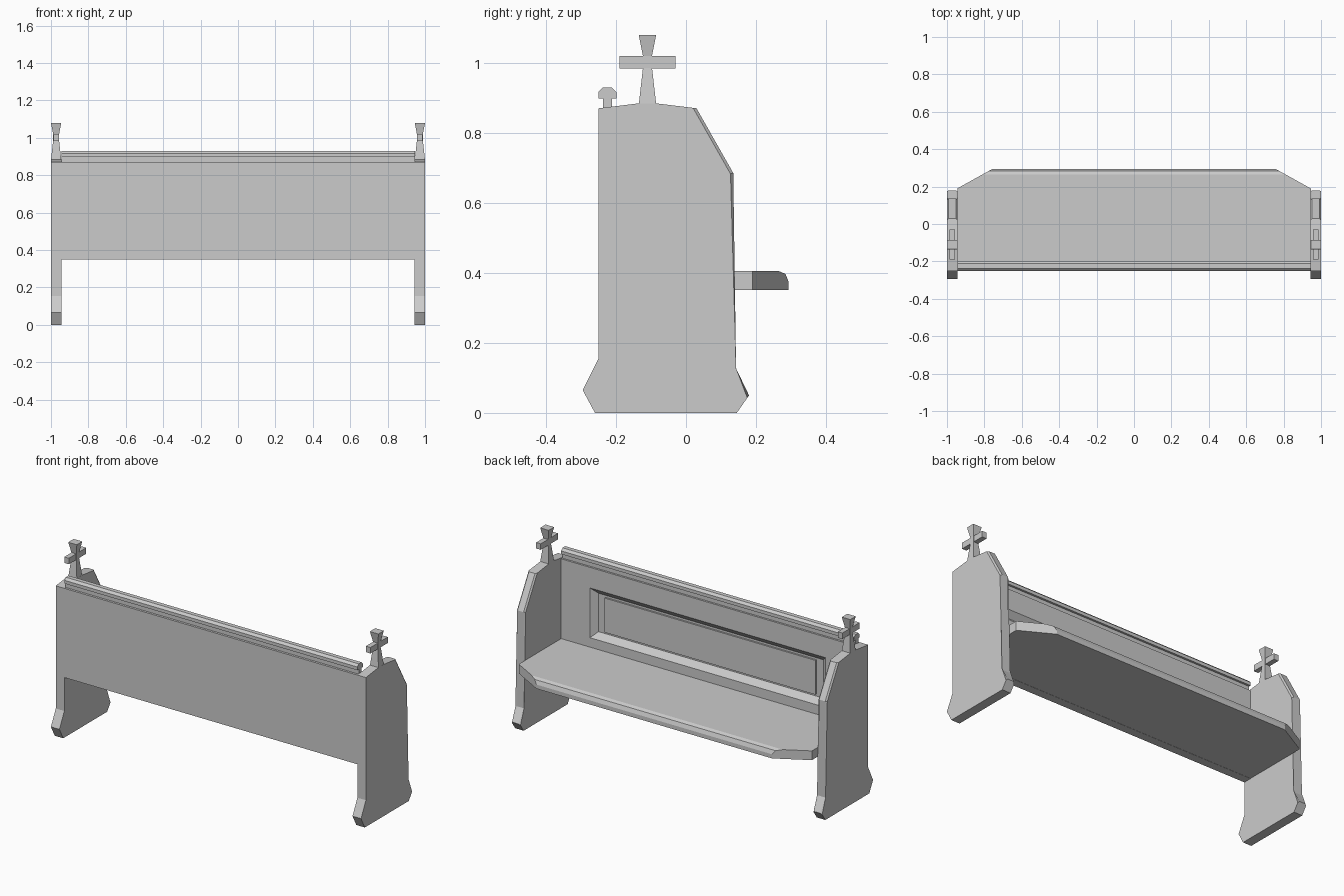
import bpy, bmesh
from mathutils import Vector

if "Cube" in bpy.data.objects:
    bpy.data.objects.remove(bpy.data.objects["Cube"])


def finish(bm, name, mirror=False):
    bmesh.ops.recalc_face_normals(bm, faces=bm.faces[:])
    me = bpy.data.meshes.new(name)
    bm.to_mesh(me)
    bm.free()
    ob = bpy.data.objects.new(name, me)
    bpy.context.collection.objects.link(ob)
    if mirror:
        ob.modifiers.new("mirror", 'MIRROR').use_axis = (True, False, False)
    return ob


def loft(rings):
    """Bridge a list of point rings and cap both ends."""
    bm = bmesh.new()
    vs = [[bm.verts.new(p) for p in r] for r in rings]
    n = len(rings[0])
    for a, b in zip(vs, vs[1:]):
        for i in range(n):
            j = (i + 1) % n
            bm.faces.new((a[i], a[j], b[j], b[i]))
    bm.faces.new(vs[0])
    bm.faces.new(vs[-1])
    return bm


def extrude_x(profile, x0, x1):
    """Extrude a (y, z) profile along x."""
    return loft([[(x, y, z) for y, z in profile] for x in (x0, x1)])


# End panels with flared feet, chamfered along the seat side
end = [(-.26, 0), (.145, 0), (.18, .05), (.135, .125), (.135, .685), (.03, .87),
       (-.085, .884), (-.135, .884), (-.25, .87), (-.25, .155), (-.295, .065)]
bm = extrude_x(end, .945, 1)
front = {(round(y, 3), round(z, 3)) for y, z in end[2:6]}
edges = [e for e in bm.edges
         if abs(e.verts[0].co.x - e.verts[1].co.x) < 1e-4
         and all((round(v.co.y, 3), round(v.co.z, 3)) in front for v in e.verts)]
bmesh.ops.bevel(bm, geom=edges, offset=.008, segments=1, affect='EDGES')
finish(bm, "end_panel", True)

# Flared cross finials
CX, CY = .9725, -.11


def box_ring(hx, hy, z):
    return [(CX + sx * hx, CY + sy * hy, z) for sx, sy in ((-1, -1), (1, -1), (1, 1), (-1, 1))]


finish(loft([box_ring(.0275, .025, .88), box_ring(.016, .013, .985),
             box_ring(.016, .013, 1.02), box_ring(.0275, .025, 1.08)]), "cross_stem", True)
finish(loft([box_ring(.0145, .08, .984), box_ring(.0145, .08, 1.019)]), "cross_bar", True)


# Backrest: sloped recess with a raised field, facing the seat
def back_ring(hx, z0, z1, y):
    return [(-hx, y, z0), (hx, y, z0), (hx, y, z1), (-hx, y, z1)]


finish(loft([back_ring(.945, .35, .87, -.25), back_ring(.945, .35, .87, -.2),
             back_ring(.76, .46, .75, -.2), back_ring(.725, .493, .717, -.23),
             back_ring(.68, .505, .705, -.23), back_ring(.68, .505, .705, -.22)]), "backrest")

# Top rail: neck and faceted cap
rail = [(-.237, .865), (-.237, .898), (-.25, .898), (-.25, .917), (-.237, .93),
        (-.212, .93), (-.199, .917), (-.199, .898), (-.211, .898), (-.211, .865)]
finish(extrude_x(rail, -.945, .945), "top_rail")

# Seat with rounded front edge and clipped corners
seat = [(-.249, .351), (.293, .351), (.293, .375), (.284, .397), (.265, .405), (-.249, .405)]
bm = extrude_x(seat, -.945, .945)
for s in (-1, 1):
    cut = bmesh.ops.bisect_plane(bm, geom=bm.verts[:] + bm.edges[:] + bm.faces[:],
                                 plane_co=Vector((s * .945, .19, 0)),
                                 plane_no=Vector((s * .103, .185, 0)), clear_outer=True)
    bmesh.ops.holes_fill(bm, edges=[e for e in bm.edges if e.is_boundary], sides=0)
finish(bm, "seat")
